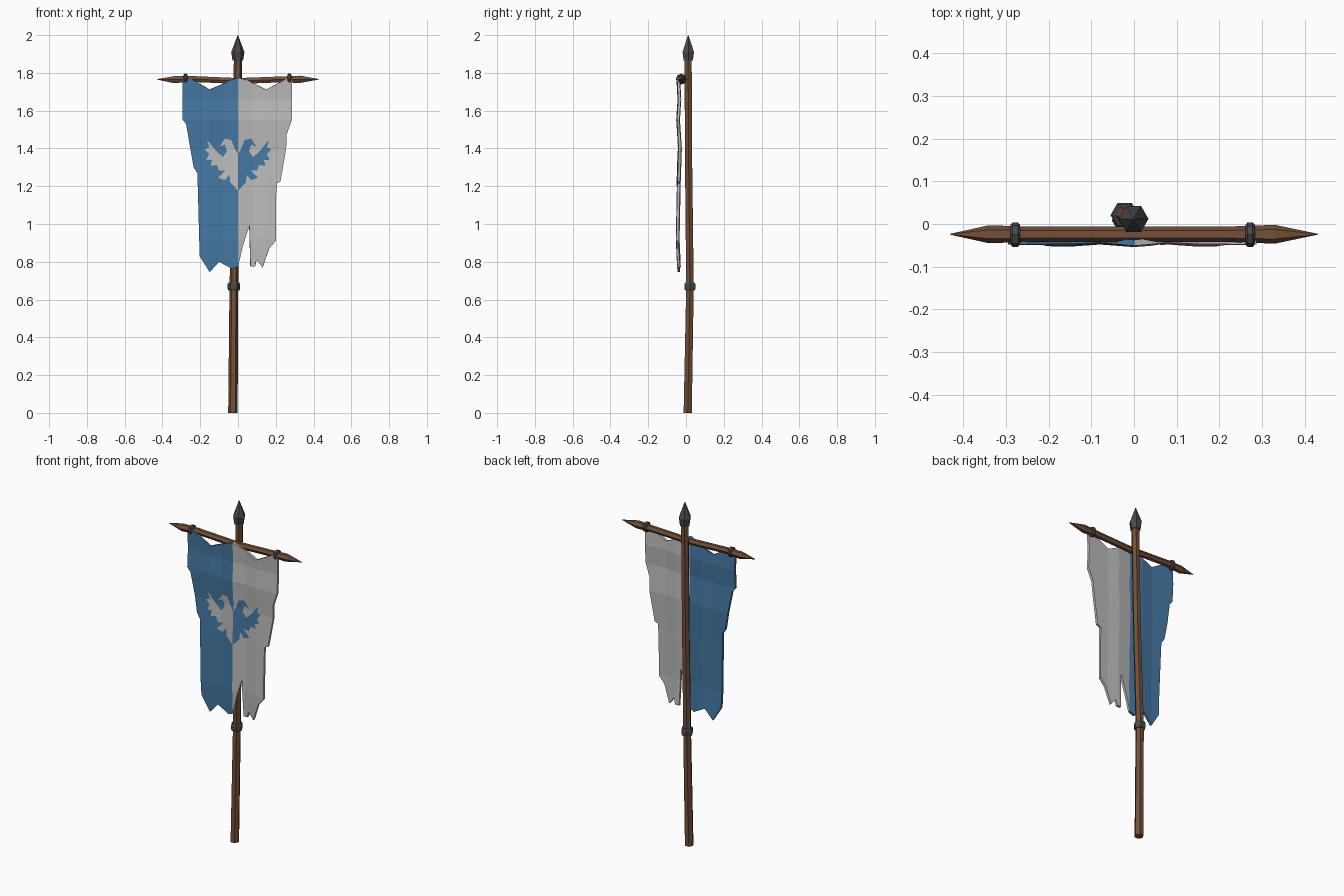
import bpy, bmesh, math

if "Cube" in bpy.data.objects:
    bpy.data.objects.remove(bpy.data.objects["Cube"])


def material(name, rgb):
    m = bpy.data.materials.new(name)
    m.diffuse_color = (*rgb, 1)
    m.use_nodes = True
    m.node_tree.nodes["Principled BSDF"].inputs["Base Color"].default_value = m.diffuse_color
    return m


WOOD = material("wood", (0.17, 0.08, 0.04))
IRON = material("iron", (0.065, 0.067, 0.07))
BLUE = material("blue_cloth", (0.06, 0.19, 0.37))
PALE = material("pale_cloth", (0.5, 0.5, 0.5))


def finish(bm, name, mats):
    me = bpy.data.meshes.new(name)
    bm.to_mesh(me)
    bm.free()
    for m in mats:
        me.materials.append(m)
    ob = bpy.data.objects.new(name, me)
    bpy.context.collection.objects.link(ob)
    return ob


def tube(name, stations, mat, axis="z", sides=6):
    """Faceted rod through (x, y, z, radius) stations along one axis."""
    bm = bmesh.new()
    rings = []
    for x, y, z, r in stations:
        ring = []
        for i in range(sides):
            a = 2 * math.pi * i / sides
            c, s = r * math.cos(a), r * math.sin(a)
            ring.append(bm.verts.new((x + c, y + s, z) if axis == "z" else (x, y + c, z + s)))
        rings.append(ring)
    for a, b in zip(rings, rings[1:]):
        for i in range(sides):
            j = (i + 1) % sides
            bm.faces.new((a[i], a[j], b[j], b[i]))
    bm.faces.new(rings[0])
    bm.faces.new(rings[-1])
    bmesh.ops.recalc_face_normals(bm, faces=bm.faces)
    return finish(bm, name, [mat])


# Cloth folds: depth changes with height and with distance from the middle
FOLD_Z = [(0.74, -0.046), (0.92, -0.054), (1.22, -0.048), (1.40, -0.042),
          (1.55, -0.052), (1.66, -0.045), (1.79, -0.052)]
FOLD_X = [(0, 0), (0.08, 0.006), (0.15, 0.001), (0.30, 0.004)]


def lerp(table, t):
    for (a, u), (b, v) in zip(table, table[1:]):
        if t <= b:
            return u + (v - u) * (t - a) / (b - a)
    return table[-1][1]


def folded_sheet(name, outline, mats, lift=0.0):
    """Flat outline cut along the fold lines, draped, and coloured by half."""
    bm = bmesh.new()
    bm.faces.new([bm.verts.new((x, 0, z)) for x, z in outline])
    bm.normal_update()
    if next(iter(bm.faces)).normal.y > 0:
        bmesh.ops.reverse_faces(bm, faces=bm.faces[:])
    bmesh.ops.triangulate(bm, faces=bm.faces[:])
    cuts = [((0, 0, z), (0, 0, 1)) for z, _ in FOLD_Z[1:-1]]
    cuts += [((x, 0, 0), (1, 0, 0)) for x in (-0.15, -0.08, 0, 0.08, 0.15)]
    for co, no in cuts:
        bmesh.ops.bisect_plane(bm, geom=bm.verts[:] + bm.edges[:] + bm.faces[:],
                               dist=1e-5, plane_co=co, plane_no=no)
    for f in bm.faces:
        f.material_index = int(f.calc_center_median().x > 0)
    for v in bm.verts:
        v.co.y = lerp(FOLD_Z, v.co.z) + lerp(FOLD_X, abs(v.co.x)) - lift
    return finish(bm, name, mats)


# Slightly bent pole with iron collar and spear tip
tube("pole", [(-0.027, 0.009, 0, 0.025), (-0.022, 0.021, 0.67, 0.023),
              (-0.008, 0.014, 1.30, 0.022), (0, 0.011, 1.88, 0.022)], WOOD)
tube("pole_collar", [(-0.022, 0.021, z, r) for z, r in
                     ((0.648, 0.028), (0.656, 0.033), (0.682, 0.033), (0.69, 0.028))], IRON)
tube("spear_tip", [(-0.001, 0.012, z, r) for z, r in
                   ((1.865, 0.028), (1.91, 0.035), (1.998, 0.002))], IRON)

# Crossbar sharpened at both ends, with two iron bands
tube("crossbar", [(x, -0.024, z, r) for x, z, r in
                  ((-0.43, 1.766, 0.001), (-0.34, 1.764, 0.021), (-0.25, 1.768, 0.018),
                   (0, 1.757, 0.018), (0.22, 1.765, 0.018), (0.33, 1.766, 0.022),
                   (0.43, 1.766, 0.001))], WOOD, "x")
for side, cx in (("left", -0.278), ("right", 0.272)):
    tube("band_" + side, [(cx + d, -0.025, 1.767, r) for d, r in
                          ((-0.011, 0.023), (-0.006, 0.029), (0.006, 0.029), (0.011, 0.023))],
         IRON, "x", 8)

# Torn two-colour banner
banner = folded_sheet("banner", [
    (0, 1.775), (-0.05, 1.755), (-0.15, 1.712), (-0.25, 1.77), (-0.295, 1.765),
    (-0.295, 1.555), (-0.275, 1.53), (-0.235, 1.30), (-0.215, 1.27), (-0.203, 0.83),
    (-0.15, 0.745), (-0.10, 0.80), (-0.03, 0.762), (0, 0.775), (0.025, 0.88),
    (0.06, 0.99), (0.066, 0.775), (0.09, 0.775), (0.098, 0.81), (0.13, 0.77),
    (0.165, 0.87), (0.20, 0.91), (0.203, 1.215), (0.225, 1.225), (0.255, 1.40),
    (0.258, 1.475), (0.285, 1.55), (0.287, 1.775), (0.25, 1.765), (0.15, 1.712),
    (0.05, 1.76)], [BLUE, PALE])
solid = banner.modifiers.new("thickness", "SOLIDIFY")
solid.thickness = 0.014
solid.offset = -1

# Counter-coloured heraldic bird, mirrored from one half
half = [(0, 1.37), (0.018, 1.40), (0.035, 1.445), (0.07, 1.452), (0.097, 1.41),
        (0.07, 1.42), (0.058, 1.385), (0.08, 1.355), (0.115, 1.385), (0.163, 1.445),
        (0.153, 1.405), (0.177, 1.395), (0.153, 1.37), (0.168, 1.34), (0.138, 1.338),
        (0.145, 1.308), (0.112, 1.312), (0.10, 1.282), (0.065, 1.285), (0.105, 1.245),
        (0.07, 1.232), (0.045, 1.262), (0.042, 1.22), (0, 1.177)]
folded_sheet("bird_emblem", half + [(-x, z) for x, z in half[-2:0:-1]],
             [PALE, BLUE], lift=0.002)
